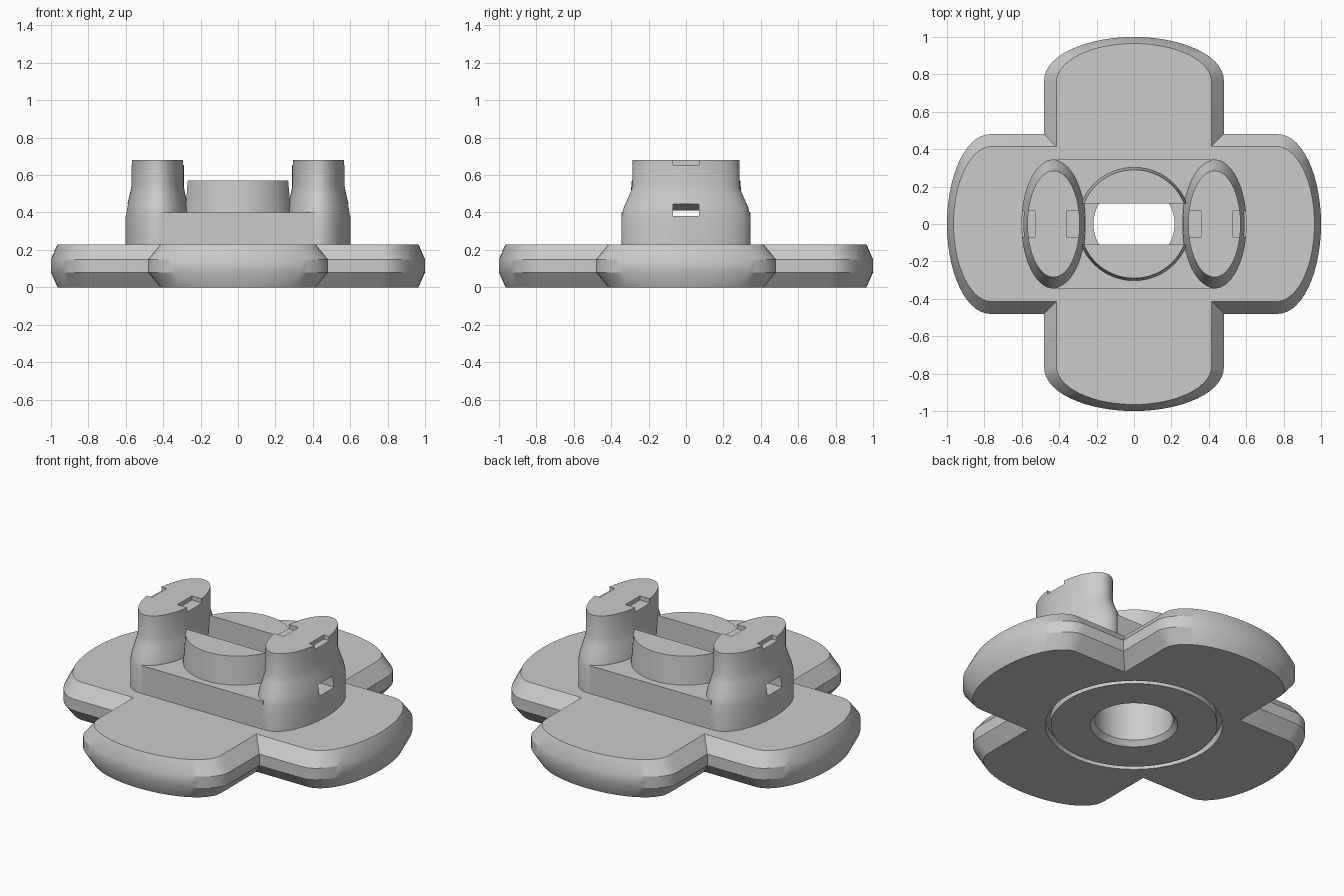
import bpy, bmesh
from math import sin, cos, pi

cube = bpy.data.objects.get("Cube")
if cube:
    bpy.data.objects.remove(cube, do_unlink=True)

grey = bpy.data.materials.new("plain_grey")
grey.use_nodes = True
GREY = (0.6, 0.6, 0.6, 1)
grey.diffuse_color = GREY
grey.node_tree.nodes["Principled BSDF"].inputs["Base Color"].default_value = GREY


def loft(name, rings):
    """Closed solid skinned through rings of equal point count."""
    bm = bmesh.new()
    loops = [[bm.verts.new(p) for p in ring] for ring in rings]
    n = len(loops[0])
    for a, b in zip(loops, loops[1:]):
        for i in range(n):
            j = (i + 1) % n
            bm.faces.new((a[i], a[j], b[j], b[i]))
    bm.faces.new(loops[0][::-1])
    bm.faces.new(loops[-1])
    bmesh.ops.recalc_face_normals(bm, faces=bm.faces)
    mesh = bpy.data.meshes.new(name)
    bm.to_mesh(mesh)
    bm.free()
    mesh.materials.append(grey)
    ob = bpy.data.objects.new(name, mesh)
    bpy.context.collection.objects.link(ob)
    return ob


def oval(rx, ry, z, cx=0, n=64):
    return [(cx + rx * cos(2 * pi * i / n), ry * sin(2 * pi * i / n), z) for i in range(n)]


def box(name, x0, x1, y, z0, z1):
    return loft(name, [[(x0, -y, z), (x1, -y, z), (x1, y, z), (x0, y, z)] for z in (z0, z1)])


def cut(ob, *cutters):
    for c in cutters:
        c.hide_render = True
        m = ob.modifiers.new("cut", 'BOOLEAN')
        m.operation = 'DIFFERENCE'
        m.solver = 'EXACT'
        m.object = c
        bpy.context.view_layer.objects.active = ob
        bpy.ops.object.modifier_apply(modifier=m.name)


def cross(w, start, tip, z, steps=28):
    """Four-armed outline with elliptical arm ends."""
    arm = [(w, w)] + [(w * cos(pi * i / steps), start + (tip - start) * sin(pi * i / steps))
                      for i in range(steps + 1)]
    ring = []
    for k in range(4):
        c, s = round(cos(k * pi / 2)), round(sin(k * pi / 2))
        ring += [(c * u - s * v, s * u + c * v, z) for u, v in arm]
    return ring


# Chamfered four-lobed base
base = loft("base_plate", [cross(0.415, 0.76, 0.965, 0), cross(0.48, 0.77, 1, 0.08),
                           cross(0.48, 0.77, 1, 0.15), cross(0.415, 0.76, 0.965, 0.23)])

# Raised block and tapered drum on top of it
block = box("raised_block", -0.41, 0.41, 0.345, 0.2, 0.4)
drum = loft("split_drum", [oval(0.305, 0.305, 0.38), oval(0.29, 0.29, 0.57)])

# Flared oval pillars
pillars = []
for side, name in ((1, "left_pillar"), (-1, "right_pillar")):
    profile = [(0.172, 0.345, 0.2), (0.172, 0.345, 0.38), (0.165, 0.332, 0.43),
               (0.148, 0.3, 0.5), (0.14, 0.286, 0.54), (0.14, 0.285, 0.68)]
    pillars.append(loft(name, [oval(rx, ry, z, side * 0.43) for rx, ry, z in profile]))

# Cutters: bore, bottom chamfer, ring groove, slot and sloping windows
bore = loft("bore_cutter", [oval(0.217, 0.217, -0.1), oval(0.217, 0.217, 0.45)])
lip = loft("lip_cutter", [oval(0.25, 0.25, -0.01), oval(0.217, 0.217, 0.03)])
groove = loft("groove_cutter", [oval(0.49, 0.49, -0.05), oval(0.49, 0.49, 0.05)])
core = loft("groove_core", [oval(0.46, 0.46, -0.1), oval(0.46, 0.46, 0.1)])
cut(groove, core)
slot = box("slot_cutter", -0.32, 0.32, 0.11, 0.37, 0.7)
section = [(-0.64, 0.38), (0.64, 0.38), (0.64, 0.455), (0.4, 0.41), (-0.4, 0.41), (-0.64, 0.455)]
window = loft("window_cutter", [[(x, y, z) for x, z in section] for y in (-0.07, 0.07)])
cutters = [bore, lip, groove, core, slot, window]

cut(base, bore, lip, groove)
cut(block, bore, slot, window)
cut(drum, slot)
for side, pillar in zip((1, -1), pillars):
    cut(pillar, window)
    # Shallow notches in the top rim
    for a, b in ((0.53, 0.64), (0.22, 0.36)):
        x0, x1 = sorted((side * a, side * b))
        notch = box("notch_cutter", x0, x1, 0.07, 0.655, 0.75)
        cut(pillar, notch)
        cutters.append(notch)

for c in cutters:
    bpy.data.objects.remove(c, do_unlink=True)

for ob in [base, block, drum] + pillars:
    bpy.ops.object.select_all(action='DESELECT')
    ob.select_set(True)
    bpy.context.view_layer.objects.active = ob
    bpy.ops.object.shade_smooth_by_angle(angle=0.5)
